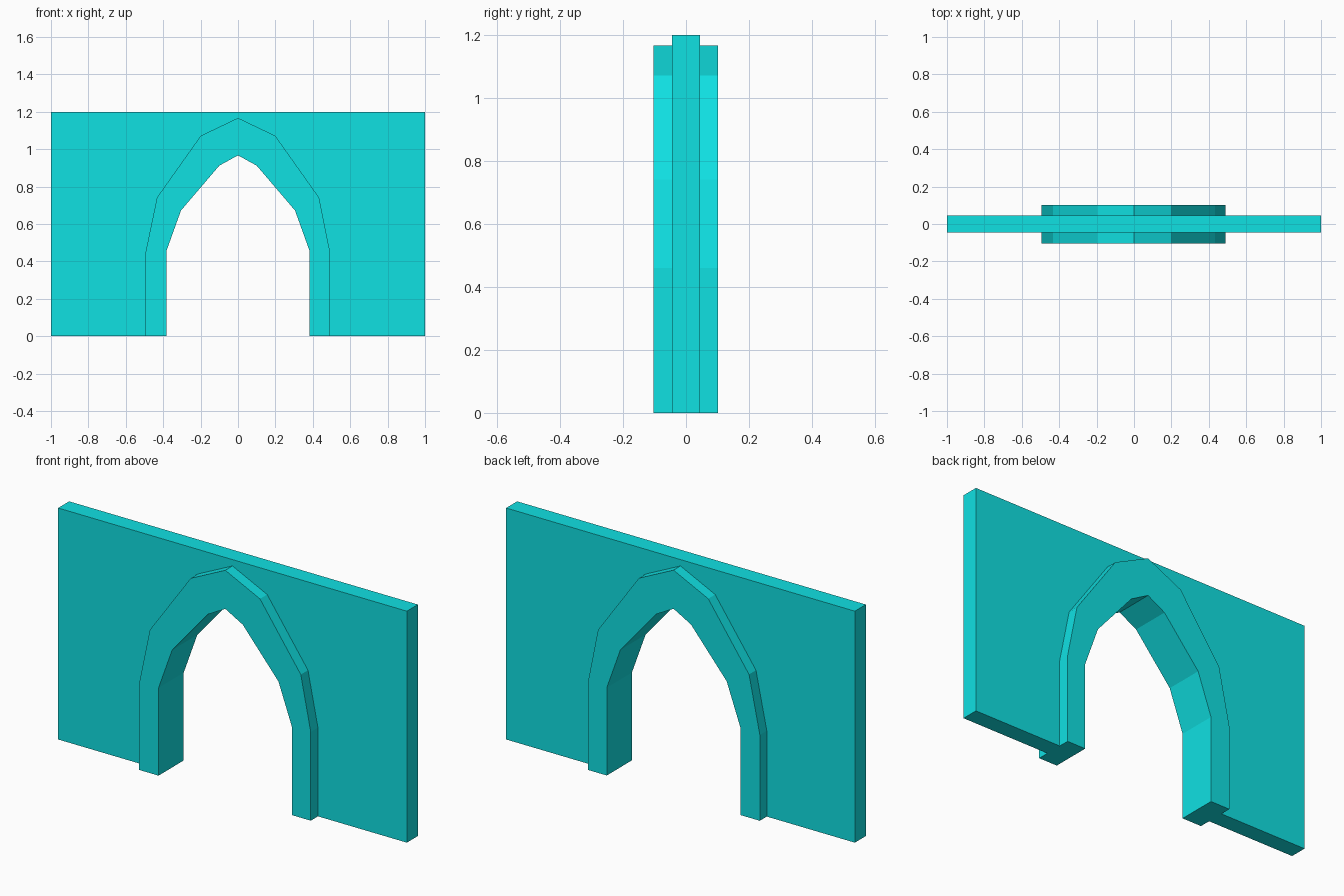
import bpy
import bmesh

cube = bpy.data.objects.get("Cube")
if cube:
    bpy.data.objects.remove(cube, do_unlink=True)

# Single turquoise finish
turquoise = bpy.data.materials.new("turquoise")
turquoise.use_nodes = True
COLOUR = (0.005, 0.75, 0.765, 1.0)
turquoise.diffuse_color = COLOUR
turquoise.node_tree.nodes["Principled BSDF"].inputs["Base Color"].default_value = COLOUR


def arch_line(left_foot, left_spring, right_foot, right_spring, shoulders, apex):
    """Pointed arch from the left foot over the apex to the right foot (x, z)."""
    left = [(-x, z) for x, z in shoulders]
    return ([(-left_foot, 0), (-left_foot, left_spring)] + left + [(0, apex)]
            + shoulders[::-1] + [(right_foot, right_spring), (right_foot, 0)])


def extrude_profile(name, outline, y_front, y_back):
    """Solid made by extruding an x-z outline along y."""
    bm = bmesh.new()
    face = bm.faces.new([bm.verts.new((x, y_front, z)) for x, z in outline])
    result = bmesh.ops.extrude_face_region(bm, geom=[face], use_keep_orig=True)
    moved = [v for v in result["geom"] if isinstance(v, bmesh.types.BMVert)]
    bmesh.ops.translate(bm, vec=(0, y_back - y_front, 0), verts=moved)
    bmesh.ops.recalc_face_normals(bm, faces=bm.faces)
    mesh = bpy.data.meshes.new(name)
    bm.to_mesh(mesh)
    bm.free()
    mesh.materials.append(turquoise)
    obj = bpy.data.objects.new(name, mesh)
    bpy.context.collection.objects.link(obj)
    return obj


outer = arch_line(0.495, 0.445, 0.49, 0.46, [(0.433, 0.742), (0.199, 1.072)], 1.167)
inner = arch_line(0.383, 0.455, 0.383, 0.455, [(0.305, 0.672), (0.1, 0.912)], 0.967)

# Thin wall, open where the arch stands
extrude_profile("wall", [(-1, 0)] + outer + [(1, 0), (1, 1.2), (-1, 1.2)],
                -0.045, 0.045)

# Thicker pointed arch surround, proud of the wall on both faces
extrude_profile("arch_surround", outer + inner[::-1], -0.104, 0.102)
